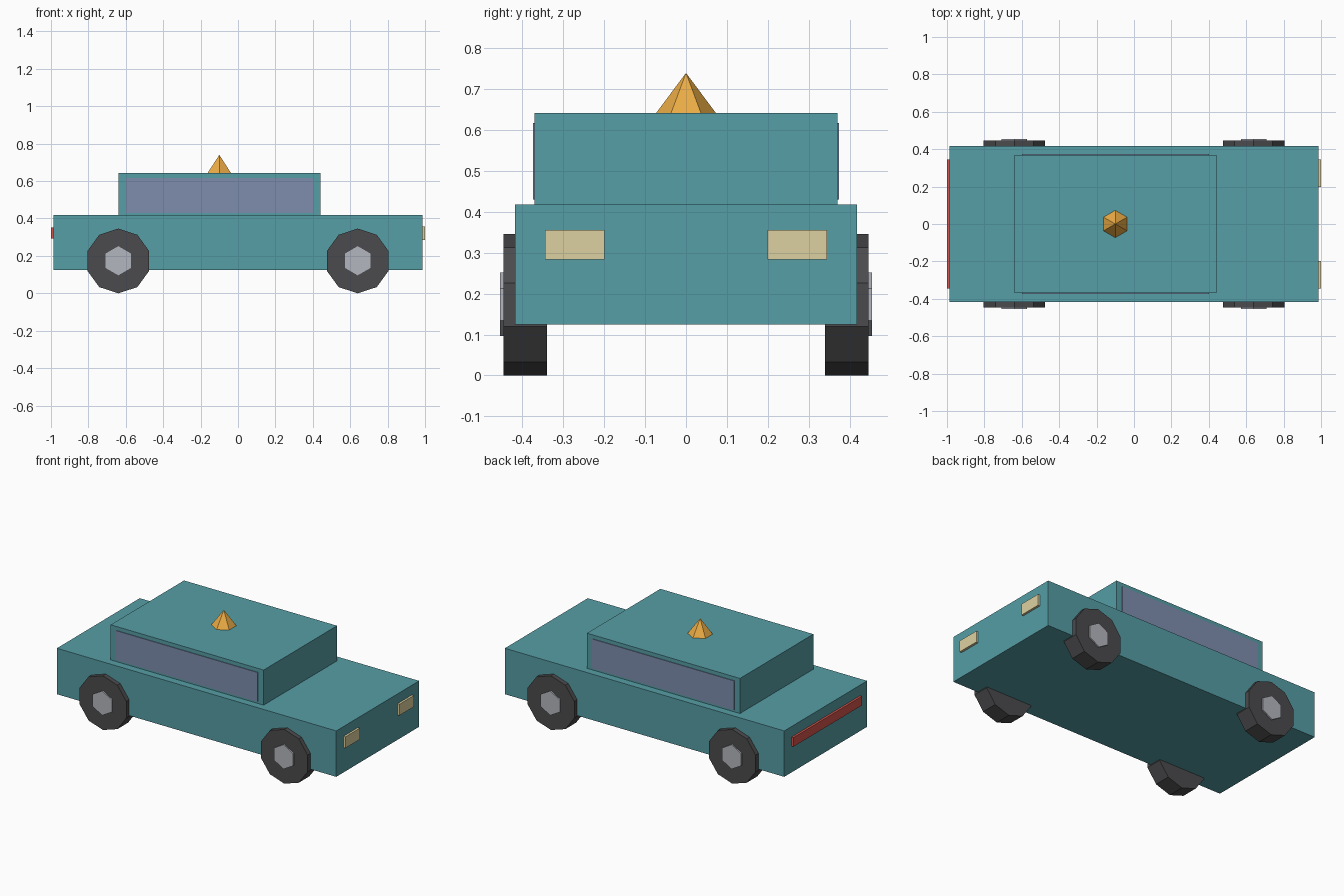
import bpy
from math import pi

if "Cube" in bpy.data.objects:
    bpy.data.objects.remove(bpy.data.objects["Cube"])


def paint(name, rgb):
    mat = bpy.data.materials.new(name)
    mat.diffuse_color = (*rgb, 1)
    mat.use_nodes = True
    mat.node_tree.nodes["Principled BSDF"].inputs["Base Color"].default_value = mat.diffuse_color
    return mat


TEAL = paint("teal_paint", (0.093, 0.342, 0.381))
GLASS = paint("blue_glass", (0.21, 0.27, 0.42))
RUBBER = paint("dark_rubber", (0.07, 0.07, 0.075))
METAL = paint("hub_metal", (0.45, 0.47, 0.51))
CREAM = paint("cream_lamp", (0.72, 0.63, 0.35))
RED = paint("red_lamp", (0.65, 0.09, 0.07))
AMBER = paint("amber", (0.83, 0.41, 0.06))


def finish(name, mat):
    obj = bpy.context.object
    obj.name = obj.data.name = name
    obj.data.materials.append(mat)
    return obj


def box(name, mat, x, y, z):
    """Box from (min, max) ranges on each axis."""
    bpy.ops.mesh.primitive_cube_add(
        size=1, location=[(a + b) / 2 for a, b in (x, y, z)])
    obj = finish(name, mat)
    obj.scale = [b - a for a, b in (x, y, z)]
    bpy.ops.object.transform_apply(location=False, rotation=False, scale=True)
    return obj


def disc(name, mat, sides, radius, x, z, y0, y1):
    """Faceted disc with its axle along y."""
    bpy.ops.mesh.primitive_cylinder_add(
        vertices=sides, radius=radius, depth=abs(y1 - y0),
        location=(x, (y0 + y1) / 2, z), rotation=(pi / 2, 0, 0))
    return finish(name, mat)


# Body and cabin
box("body", TEAL, (-0.986, 0.986), (-0.418, 0.418), (0.125, 0.418))
box("cabin", TEAL, (-0.64, 0.44), (-0.37, 0.37), (0.41, 0.642))

for side, s in (("right", -1), ("left", 1)):
    # Side window and headlight
    box(f"{side}_window", GLASS, (-0.60, 0.40),
        sorted((s * 0.355, s * 0.374)), (0.43, 0.617))
    box(f"{side}_headlight", CREAM, (0.97, 1.0),
        sorted((s * 0.199, s * 0.345)), (0.284, 0.356))
    # Wheels with hubs
    for end, x in (("rear", -0.64), ("front", 0.64)):
        disc(f"{end}_{side}_wheel", RUBBER, 10, 0.173, x, 0.173, s * 0.34, s * 0.447)
        disc(f"{end}_{side}_hub", METAL, 6, 0.078, x, 0.174, s * 0.43, s * 0.455)

# Tail light bar
box("tail_light", RED, (-1.0, -0.97), (-0.345, 0.345), (0.293, 0.351))

# Roof beacon
bpy.ops.mesh.primitive_cone_add(vertices=6, radius1=0.073, radius2=0, depth=0.098,
                                location=(-0.10, 0, 0.691))
finish("roof_beacon", AMBER)
